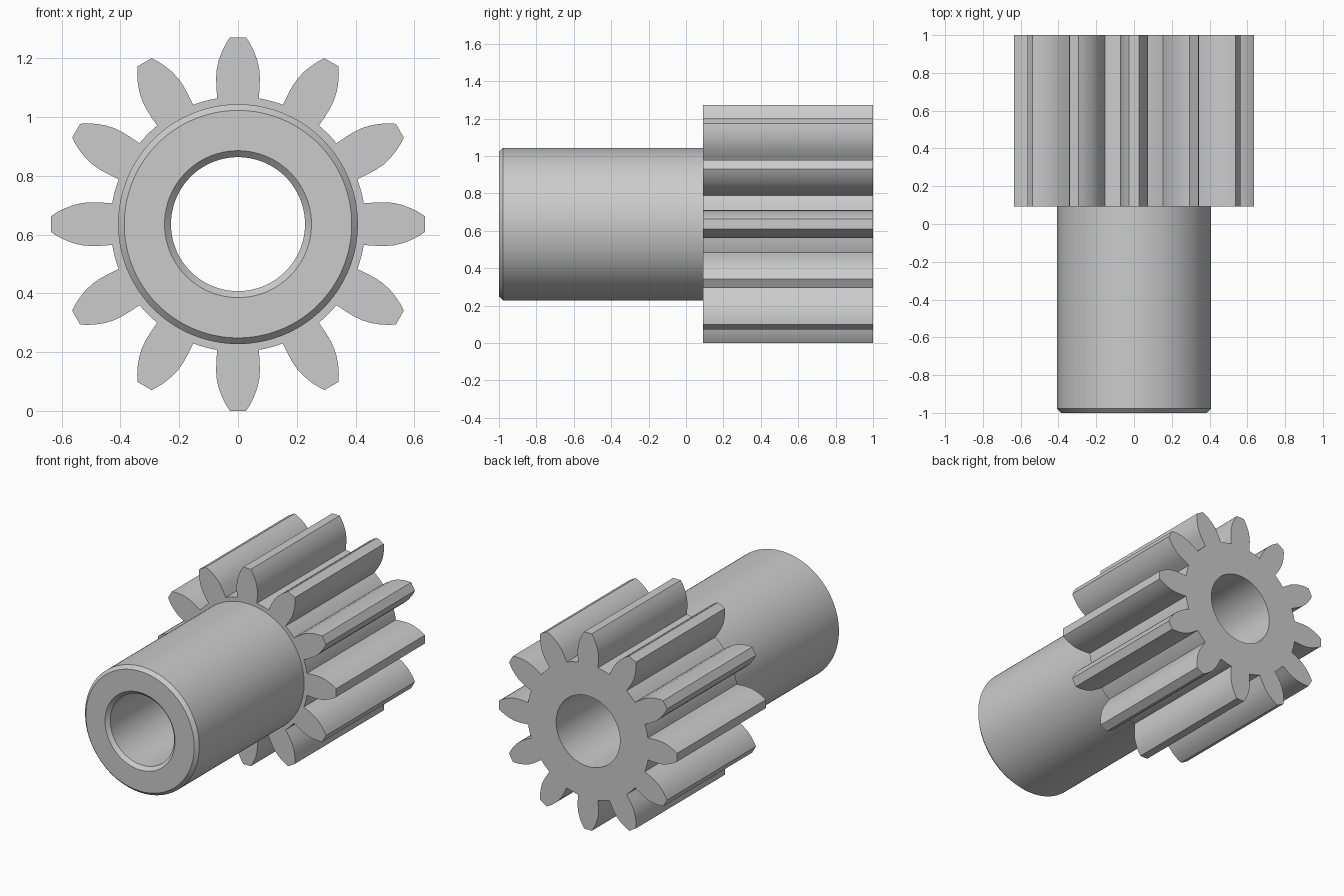
import bpy, bmesh, math

if "Cube" in bpy.data.objects:
    bpy.data.objects.remove(bpy.data.objects["Cube"])

TEETH, CZ = 12, 0.636
BORE, HUB, GEAR_Y = 0.228, 0.408, 0.092

# Half tooth flank: (radius along tooth axis, half width), root to tip
FLANK = [(0.428, 0.071), (0.465, 0.0735), (0.50, 0.0745), (0.53, 0.072),
         (0.56, 0.065), (0.59, 0.0535), (0.615, 0.041), (0.636, 0.027)]

# One tooth pitch: left flank, tip, right flank, root land
root_r = math.hypot(*FLANK[0])
root_a = math.atan2(FLANK[0][1], FLANK[0][0])
pitch = 2 * math.pi / TEETH
tooth = [(math.hypot(r, w), -math.atan2(w, r)) for r, w in FLANK]
tooth += [(CZ, 0)]
tooth += [(math.hypot(r, w), math.atan2(w, r)) for r, w in reversed(FLANK)]
tooth += [(root_r, root_a + (pitch - 2 * root_a) * k / 4) for k in (1, 2, 3)]
outline = [(r, a + t * pitch) for t in range(TEETH) for r, a in tooth]

bm = bmesh.new()


def ring(y, radius=None):
    """Circle of the given radius, or the toothed outline when radius is None."""
    return [bm.verts.new(((radius or r) * math.sin(a), y, CZ + (radius or r) * math.cos(a)))
            for r, a in outline]


# Closed loop of sections: bore lip, hub, gear, back face, bore
rings = [ring(-0.978, BORE), ring(-1, 0.25), ring(-1, 0.387), ring(-0.978, HUB),
         ring(GEAR_Y, HUB), ring(GEAR_Y), ring(1), ring(1, BORE)]
n = len(outline)
for i, a in enumerate(rings):
    b = rings[(i + 1) % len(rings)]
    for k in range(n):
        j = (k + 1) % n
        bm.faces.new((a[k], a[j], b[j], b[k]))
bmesh.ops.recalc_face_normals(bm, faces=bm.faces)

mesh = bpy.data.meshes.new("pinion_gear")
bm.to_mesh(mesh)
bm.free()
gear = bpy.data.objects.new("pinion_gear", mesh)
bpy.context.collection.objects.link(gear)
bpy.context.view_layer.objects.active = gear
gear.select_set(True)
bpy.ops.object.shade_smooth_by_angle(angle=math.radians(22))
